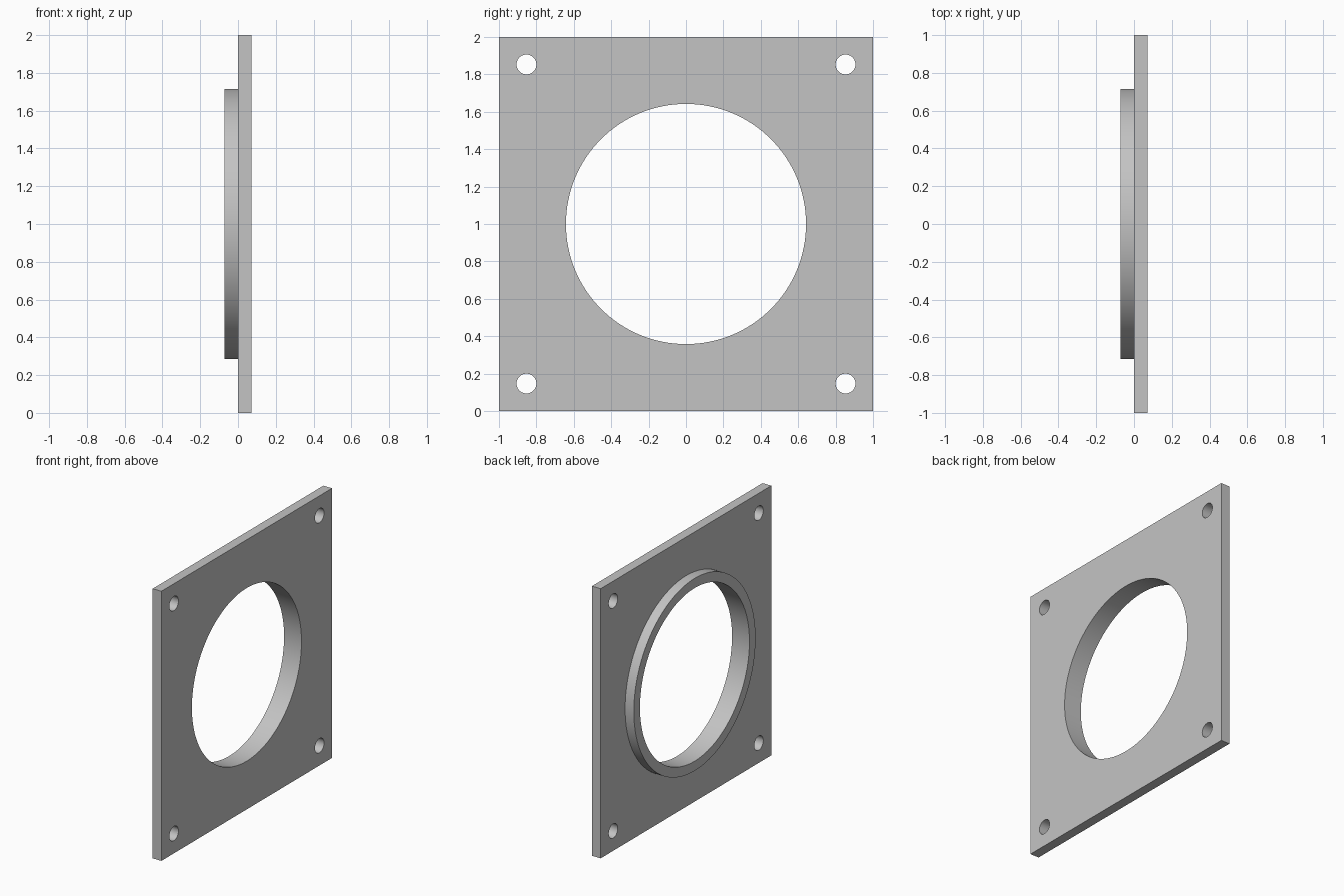
import bpy
import math

default_cube = bpy.data.objects.get("Cube")
if default_cube:
    bpy.data.objects.remove(default_cube, do_unlink=True)

THICK = 0.0714       # plate thickness, and height of the raised collar
BORE_R = 0.642
COLLAR_R = 0.714
BOLT_R = 0.053
BOLT_OFFSET = 0.853
CENTRE_Z = 1.0

grey = bpy.data.materials.new("plain_grey")
grey.use_nodes = True
colour = (0.55, 0.55, 0.55, 1)
grey.diffuse_color = colour
grey.node_tree.nodes["Principled BSDF"].inputs["Base Color"].default_value = colour


def disc(name, radius, x_min, x_max, y=0, z=CENTRE_Z, sides=128):
    """Cylinder lying along the x axis."""
    bpy.ops.mesh.primitive_cylinder_add(
        vertices=sides, radius=radius, depth=x_max - x_min,
        location=((x_min + x_max) / 2, y, z), rotation=(0, math.pi / 2, 0))
    obj = bpy.context.object
    obj.name = name
    obj.data.materials.append(grey)
    return obj


def combine(target, tool, operation):
    """Apply a boolean to the target and remove the tool."""
    mod = target.modifiers.new(operation.lower(), "BOOLEAN")
    mod.operation = operation
    mod.solver = "EXACT"
    mod.object = tool
    bpy.context.view_layer.objects.active = target
    bpy.ops.object.modifier_apply(modifier=mod.name)
    bpy.data.objects.remove(tool, do_unlink=True)


# Square plate
bpy.ops.mesh.primitive_cube_add(size=1, location=(THICK / 2, 0, CENTRE_Z))
plate = bpy.context.object
plate.name = "flanged_plate"
plate.scale = (THICK, 2, 2)
bpy.ops.object.transform_apply(location=True, rotation=False, scale=True)
plate.data.materials.append(grey)

# Raised collar on the -x side, sunk into the plate so the two fuse
combine(plate, disc("collar", COLLAR_R, -THICK, THICK / 2), "UNION")

# Central bore through plate and collar
combine(plate, disc("bore_cutter", BORE_R, -0.2, 0.2), "DIFFERENCE")

# Bolt holes at the four corners
for sy in (-1, 1):
    for sz in (-1, 1):
        hole = disc("bolt_cutter", BOLT_R, -0.2, 0.2,
                    sy * BOLT_OFFSET, CENTRE_Z + sz * BOLT_OFFSET, 48)
        combine(plate, hole, "DIFFERENCE")

# Smooth round walls, sharp rims
bpy.ops.object.select_all(action="DESELECT")
plate.select_set(True)
bpy.context.view_layer.objects.active = plate
bpy.ops.object.shade_smooth_by_angle(angle=math.radians(30))
